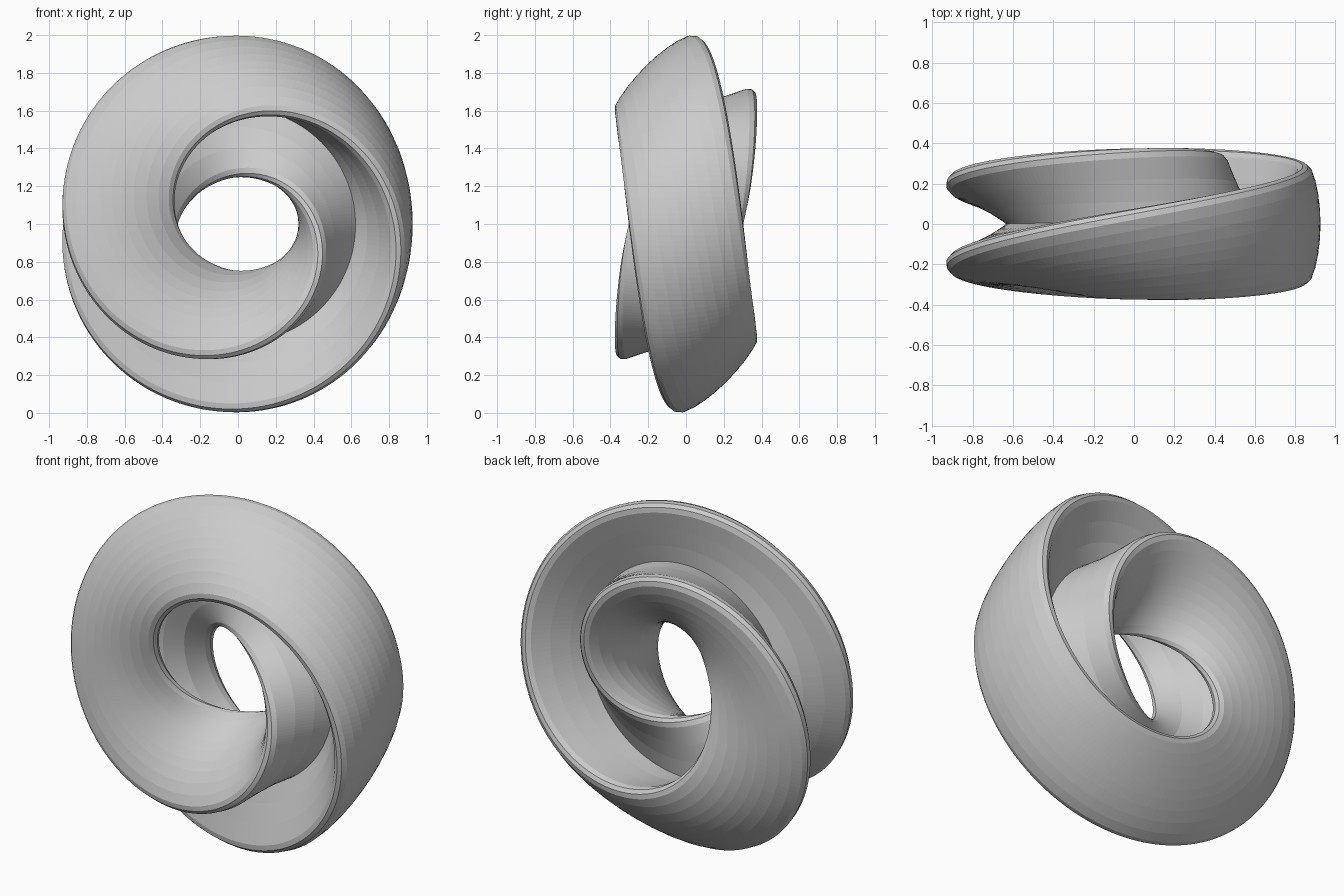
import bpy
import bmesh
from math import cos, sin, pi

cube = bpy.data.objects.get("Cube")
if cube:
    bpy.data.objects.remove(cube, do_unlink=True)

RING = 0.622      # radius of the ring centre line
STEPS = 400       # stations along both turns of the band

# Half of the wedge section: (distance from core, half width), face to core
half = [(0.302, 0.03), (0.298, 0.09), (0.288, 0.16), (0.272, 0.225), (0.25, 0.28),
        (0.228, 0.3), (0.202, 0.303), (0.178, 0.285), (0.12, 0.19), (0.06, 0.095)]
section = half + [(-0.008, 0)] + [(u, -v) for u, v in reversed(half)]


def place(theta, u, v):
    """Point of the section at an angle round the ring, turned by half that angle."""
    phi = theta / 2
    r = RING + u * cos(phi) - v * sin(phi)
    y = -(u * sin(phi) + v * cos(phi))
    return r * cos(theta), y, 1 + r * sin(theta)


# One wedge swept twice round the ring closes on itself after a full turn
bm = bmesh.new()
rings = [[bm.verts.new(place(4 * pi * i / STEPS, u, v)) for u, v in section]
         for i in range(STEPS)]
n = len(section)
for i, ring in enumerate(rings):
    after = rings[(i + 1) % STEPS]
    for j in range(n):
        k = (j + 1) % n
        bm.faces.new((ring[j], ring[k], after[k], after[j]))
bmesh.ops.recalc_face_normals(bm, faces=bm.faces)

mesh = bpy.data.meshes.new("twisted_ring")
bm.to_mesh(mesh)
bm.free()
band = bpy.data.objects.new("twisted_ring", mesh)
bpy.context.collection.objects.link(band)

# Plain grey material
grey = bpy.data.materials.new("plain_grey")
grey.use_nodes = True
colour = (0.6, 0.6, 0.6, 1)
grey.diffuse_color = colour
grey.node_tree.nodes["Principled BSDF"].inputs["Base Color"].default_value = colour
mesh.materials.append(grey)
